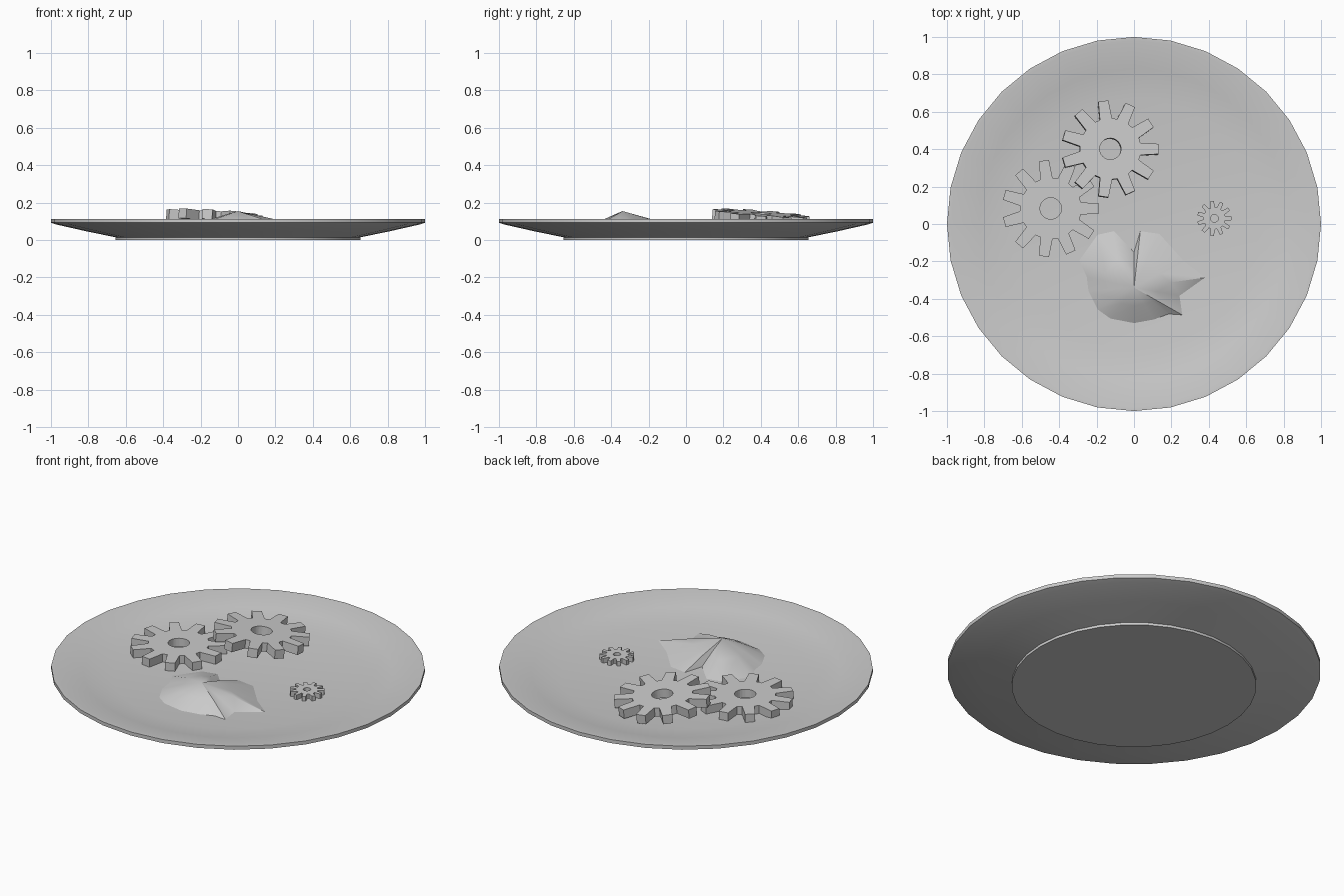
import bpy, bmesh, math
from mathutils import Matrix, Vector

if "Cube" in bpy.data.objects:
    bpy.data.objects.remove(bpy.data.objects["Cube"])


def make_object(name, bm, smooth_angle=None):
    bmesh.ops.recalc_face_normals(bm, faces=bm.faces)
    mesh = bpy.data.meshes.new(name)
    bm.to_mesh(mesh)
    bm.free()
    ob = bpy.data.objects.new(name, mesh)
    bpy.context.collection.objects.link(ob)
    if smooth_angle:
        bpy.ops.object.select_all(action='DESELECT')
        ob.select_set(True)
        bpy.context.view_layer.objects.active = ob
        bpy.ops.object.shade_smooth_by_angle(angle=math.radians(smooth_angle))
    return ob


def bridge(bm, a, b):
    n = len(a)
    for i in range(n):
        bm.faces.new((a[i], a[(i + 1) % n], b[(i + 1) % n], b[i]))


def ring(bm, points, z):
    return [bm.verts.new((x, y, z)) for x, y in points]


def polar(r, a):
    return r * math.cos(a), r * math.sin(a)


def lathe(name, profile, sides):
    bm = bmesh.new()
    rings = [ring(bm, [polar(r, 2 * math.pi * i / sides) for i in range(sides)], z)
             for r, z in profile]
    for a, b in zip(rings, rings[1:]):
        bridge(bm, a, b)
    bm.faces.new(rings[0])
    bm.faces.new(rings[-1])
    return make_object(name, bm, 30)


def gear(name, location, radius, thickness, slope=(0, 0), teeth=11):
    """Toothed disc with a centre hole; location is the middle of its thickness."""
    pitch = 2 * math.pi / teeth
    root, tip = math.radians(11.5), math.radians(6)
    outer, inner = [], []
    for t in range(teeth):
        for off, r in ((-root, 0.63), (-tip, 1), (tip, 1), (root, 0.63)):
            outer.append(polar(radius * r, t * pitch + off))
            inner.append(polar(radius * 0.22, t * pitch + off))
    bm = bmesh.new()
    h = thickness / 2
    loops = [ring(bm, p, z) for p, z in
             ((outer, -h), (outer, h), (inner, h), (inner, -h))]
    for i in range(4):
        bridge(bm, loops[i], loops[(i + 1) % 4])
    ob = make_object(name, bm)
    normal = Vector((-slope[0], -slope[1], 1)).normalized()
    rot = Vector((0, 0, 1)).rotation_difference(normal).to_matrix().to_4x4()
    ob.matrix_world = Matrix.Translation(location) @ rot
    return ob


# Plate: foot, flared underside, rim and flat well
lathe("plate", [(0.655, 0), (0.655, 0.015), (0.82, 0.049), (0.97, 0.083), (1, 0.093),
                (1, 0.114), (0.98, 0.114), (0.83, 0.084), (0.67, 0.06)], 32)

# Gears: one flat, one leaning on it, one small
gear("flat_gear", (-0.445, 0.083, 0.083), 0.26, 0.05)
gear("leaning_gear", (-0.128, 0.4, 0.118), 0.26, 0.052, (-0.06, -0.075))
gear("small_gear", (0.43, 0.03, 0.074), 0.093, 0.028)

# Jagged scrap: low peaked mound with a ragged outline
outline = [(0, -0.145), (-0.11, -0.03), (-0.20, -0.05), (-0.30, -0.19), (-0.26, -0.28),
           (-0.25, -0.36), (-0.20, -0.46), (-0.13, -0.51), (0, -0.535), (0.11, -0.515),
           (0.19, -0.485), (0.265, -0.49), (0.25, -0.385), (0.39, -0.285), (0.27, -0.19),
           (0.14, -0.045), (0.035, -0.03)]
bm = bmesh.new()
base = ring(bm, outline, 0.057)
mid = ring(bm, [(x * 0.5, -0.34 + (y + 0.34) * 0.5) for x, y in outline], 0.112)
peak = bm.verts.new((0, -0.34, 0.155))
bridge(bm, base, mid)
for i in range(len(mid)):
    bm.faces.new((mid[i], mid[(i + 1) % len(mid)], peak))
bm.faces.new(base)
make_object("jagged_scrap", bm, 40)
